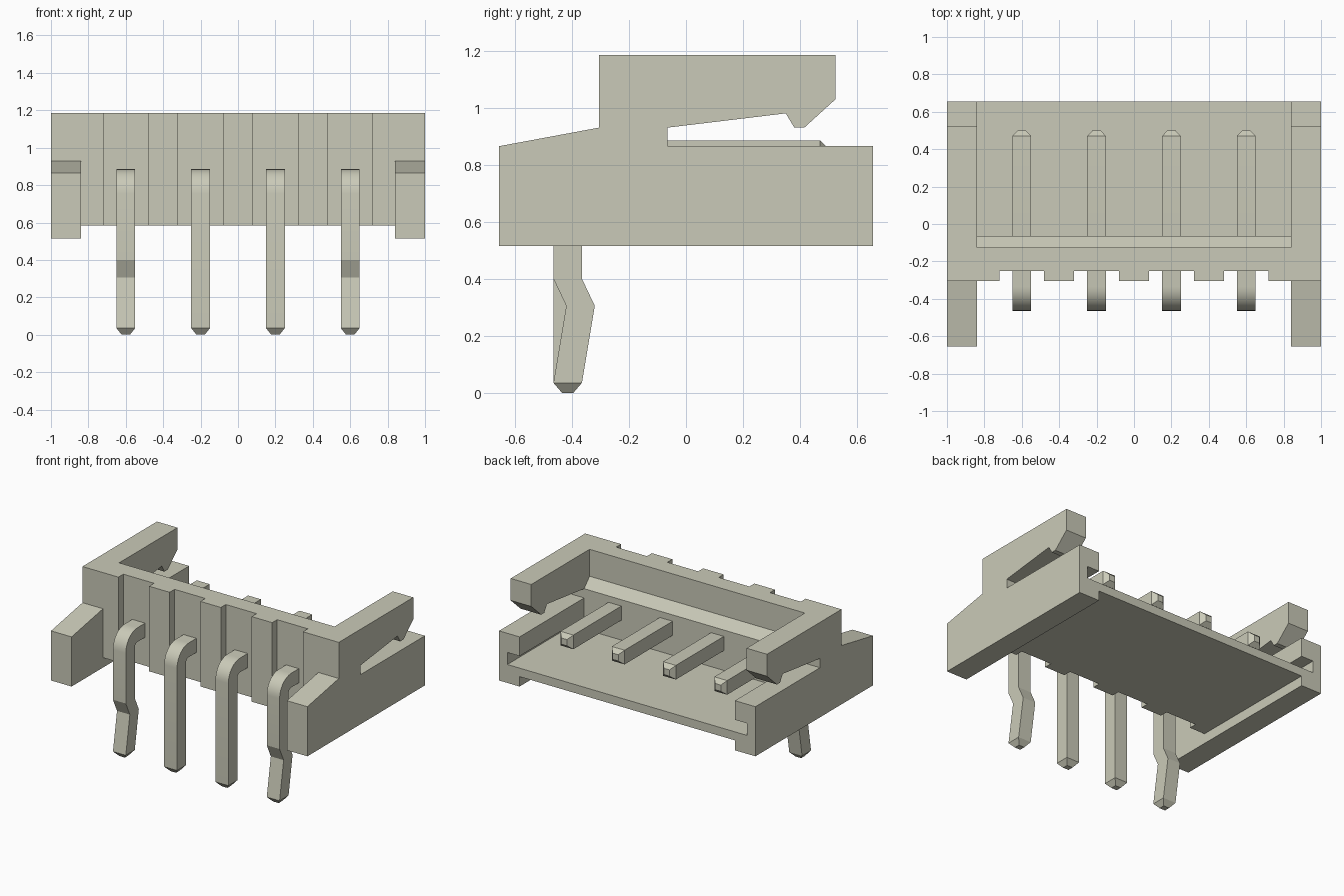
import bpy, bmesh, math
from mathutils import Vector

cube = bpy.data.objects.get("Cube")
if cube:
    bpy.data.objects.remove(cube, do_unlink=True)

ivory = bpy.data.materials.new("warm_grey_ivory")
ivory.use_nodes = True
colour = (0.59, 0.59, 0.48, 1)
ivory.diffuse_color = colour
ivory.node_tree.nodes["Principled BSDF"].inputs["Base Color"].default_value = colour


def finish(name, bm):
    bmesh.ops.recalc_face_normals(bm, faces=bm.faces)
    mesh = bpy.data.meshes.new(name)
    bm.to_mesh(mesh)
    bm.free()
    mesh.materials.append(ivory)
    obj = bpy.data.objects.new(name, mesh)
    bpy.context.collection.objects.link(obj)
    return obj


def prism(name, outline, direction):
    """Extrude a closed planar outline of 3D points."""
    bm = bmesh.new()
    face = bm.faces.new([bm.verts.new(p) for p in outline])
    new = bmesh.ops.extrude_face_region(bm, geom=[face])["geom"]
    verts = [v for v in new if isinstance(v, bmesh.types.BMVert)]
    bmesh.ops.translate(bm, vec=Vector(direction), verts=verts)
    return finish(name, bm)


def side_prism(name, profile, x0, x1):
    return prism(name, [(x0, y, z) for y, z in profile], (x1 - x0, 0, 0))


def rect(y0, y1, z0, z1):
    return [(y0, z0), (y1, z0), (y1, z1), (y0, z1)]


def loft(name, rings):
    """Join four-cornered rings into a capped bar."""
    bm = bmesh.new()
    loops = [[bm.verts.new(p) for p in ring] for ring in rings]
    for a, b in zip(loops, loops[1:]):
        for i in range(4):
            j = (i + 1) % 4
            bm.faces.new((a[i], a[j], b[j], b[i]))
    bm.faces.new(loops[0])
    bm.faces.new(loops[-1])
    return finish(name, bm)


INNER, OUTER = 0.84, 1.0
FRONT, RECESS, BACK = -0.305, -0.25, 0.655
BOTTOM, TOP = 0.585, 1.185
PINS = (-0.6, -0.2, 0.2, 0.6)

# Side walls with latch arms and a groove along the floor
wall = [(-0.655, 0.515), (BACK, 0.515), (BACK, 0.865), (-0.065, 0.865),
        (-0.065, 0.93), (0.35, 0.98), (0.38, 0.93), (0.415, 0.93),
        (0.525, 1.03), (0.525, TOP), (FRONT, TOP), (FRONT, 0.93),
        (-0.655, 0.865)]
cutter = side_prism("groove_cutter", rect(-0.065, 0.7, 0.645, 0.73), -0.935, 0.935)
cutter.hide_render = True
cutter.hide_viewport = True
for name, s in (("left_side_wall", 1), ("right_side_wall", -1)):
    obj = side_prism(name, wall, s * INNER, s * OUTER)
    cut = obj.modifiers.new("groove", "BOOLEAN")
    cut.operation = "DIFFERENCE"
    cut.solver = "EXACT"
    cut.object = cutter

# Floor
side_prism("floor", rect(-0.065, BACK, BOTTOM, 0.645), -INNER, INNER)

# Front wall: recessed bays at the pins, sloped ledge inside
outline = [(-INNER, FRONT)]
for x in PINS:
    outline += [(x - 0.12, FRONT), (x - 0.12, RECESS),
                (x + 0.12, RECESS), (x + 0.12, FRONT)]
outline += [(INNER, FRONT), (INNER, -0.125), (-INNER, -0.125)]
prism("front_wall", [(x, y, BOTTOM) for x, y in outline], (0, 0, TOP - BOTTOM))
ledge = [(-0.125, BOTTOM), (-0.065, BOTTOM), (-0.065, 0.93), (-0.125, 0.995)]
side_prism("inner_ledge", ledge, -INNER, INNER)

# Bent pins: tapered foot, shaft (outer pair kinked), round elbow, tapered tip
W, R_OUT, R_IN = 0.05, 0.13, 0.03
Y0, Z1 = -0.465, 0.885


def ring(x, front, back, w=W):
    return [(x - w, *front), (x + w, *front), (x + w, *back), (x - w, *back)]


for n, x in enumerate(PINS):
    rings = [ring(x, (-0.435, 0), (-0.395, 0), 0.022)]
    rings.append(ring(x, (Y0, 0.035), (-0.365, 0.035)))
    if abs(x) > 0.5:
        rings.append(ring(x, (-0.42, 0.305), (-0.32, 0.305)))
        rings.append(ring(x, (Y0, 0.4), (-0.365, 0.4)))
    cy, cz = Y0 + R_OUT, Z1 - R_OUT
    for k in range(9):
        a = math.pi / 2 * k / 8
        c, s = math.cos(a), math.sin(a)
        rings.append(ring(x, (cy - R_OUT * c, cz + R_OUT * s),
                          (cy - R_IN * c, cz + R_IN * s)))
    rings.append(ring(x, (0.47, Z1), (0.47, Z1 - 0.1)))
    rings.append(ring(x, (0.5, Z1 - 0.028), (0.5, Z1 - 0.072), 0.022))
    pin = loft(f"pin_{n + 1}", rings)
    bpy.context.view_layer.objects.active = pin
    bpy.ops.object.select_all(action="DESELECT")
    pin.select_set(True)
    bpy.ops.object.shade_smooth_by_angle(angle=math.radians(15))
